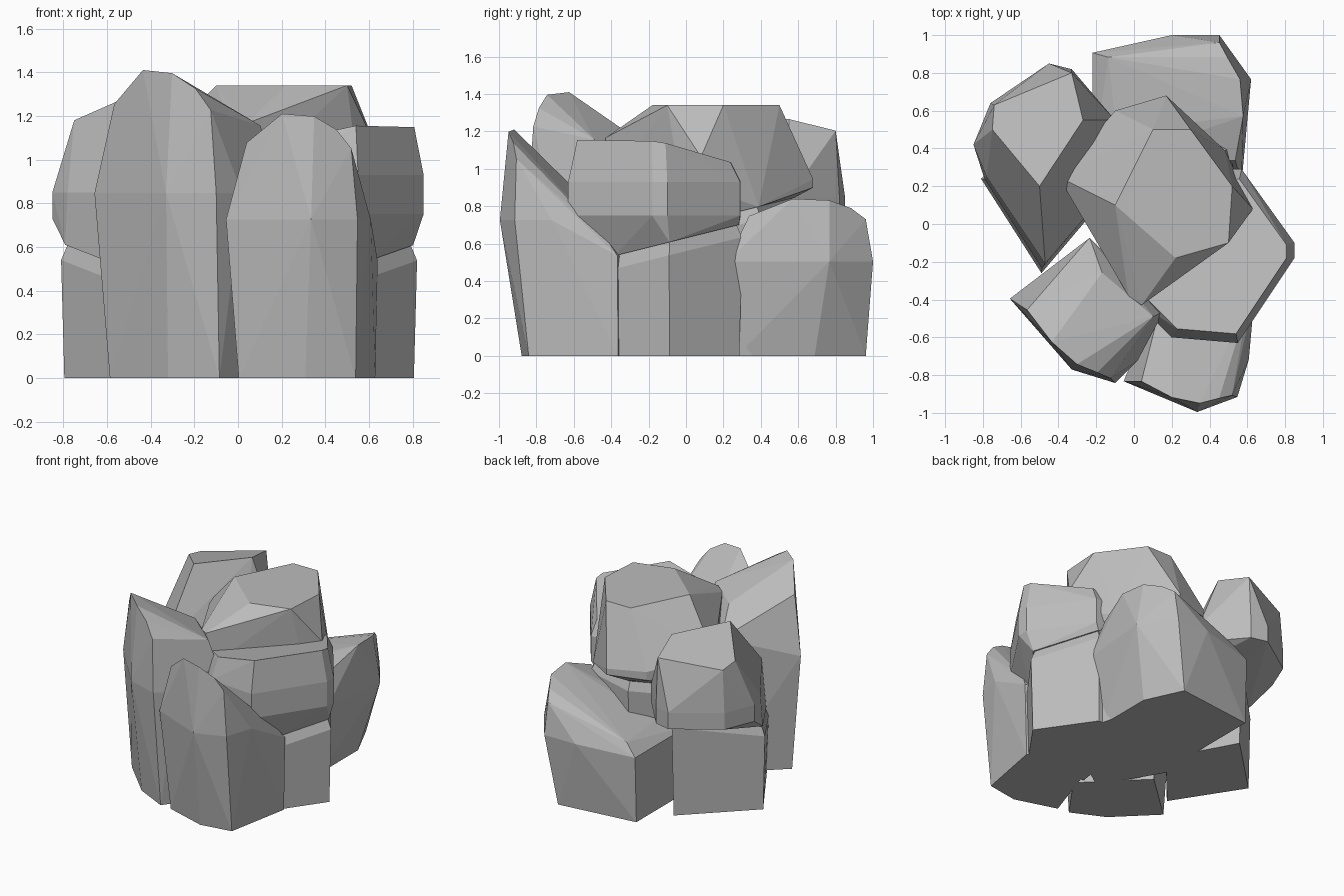
import bpy
import bmesh
import math
from mathutils import Vector

default_cube = bpy.data.objects.get("Cube")
if default_cube:
    bpy.data.objects.remove(default_cube, do_unlink=True)

# One plain stone colour
stone = bpy.data.materials.new("stone grey")
stone.use_nodes = True
stone_colour = (.5, .5, .5, 1)
stone.diffuse_color = stone_colour
stone.node_tree.nodes["Principled BSDF"].inputs["Base Color"].default_value = stone_colour


def rock(name, *rings):
    """Chiselled convex stone wrapped around several rings of corners."""
    bm = bmesh.new()
    for ring in rings:
        for corner in ring:
            bm.verts.new(corner)
    hull = bmesh.ops.convex_hull(bm, input=bm.verts[:])
    spare = {item for item in hull["geom_interior"] + hull["geom_unused"]
             if isinstance(item, bmesh.types.BMVert)}
    bmesh.ops.delete(bm, geom=list(spare), context='VERTS')
    bmesh.ops.dissolve_limit(bm, angle_limit=math.radians(2),
                             verts=bm.verts[:], edges=bm.edges[:])
    bmesh.ops.recalc_face_normals(bm, faces=bm.faces[:])
    mesh = bpy.data.meshes.new(name)
    bm.to_mesh(mesh)
    bm.free()
    mesh.materials.append(stone)
    obj = bpy.data.objects.new(name, mesh)
    bpy.context.collection.objects.link(obj)
    return obj


def scaled(outline, factor):
    """Outline grown or shrunk about its own middle."""
    middle = sum((Vector(point) for point in outline), Vector((0, 0))) / len(outline)
    return [middle + (Vector(point) - middle) * factor for point in outline]


def raised(outline, height, slope_x=0, slope_y=0):
    """Outline lifted onto a level or sloping plane."""
    return [(x, y, height + slope_x * x + slope_y * y) for x, y in outline]


def leaning_slab(name, place, turn, size, tail):
    """Slab with a tall outer brow, falling to a lower tail behind it."""
    foot = raised([(-.43, .15), (.1, .15), (.45, .3), (.36, 1), (-.4, 1)], 0)
    belly = raised([(-.5, .06), (.2, 0), (.5, .2), (.5, .5)], .6)
    brow = [(-.35, .1, .89), (-.05, .05, 1), (.2, .07, .99),
            (.35, .15, .94), (.45, .2, .87)]
    rump = raised([(-.4, 1), (.38, 1)], tail * .85)
    ridge = raised([(-.15, .85), (.35, .9)], tail)
    slab = rock(name, foot, belly, brow, rump, ridge)
    slab.location = (*place, 0)
    slab.rotation_euler.z = math.radians(turn)
    slab.scale = size


def split_boulder(name, base, crack, outline, low, high, crown, top,
                  slope=(0, 0), lean=0):
    """Boulder cracked across the middle: a lower block and a wider cap."""
    tilt = .25
    rock(name + "_lower_block",
         raised(scaled(base, .96), 0),
         raised(base, crack - .07, slope_y=tilt),
         raised(scaled(base, .92), crack, slope_y=tilt))
    rock(name + "_cap",
         raised(scaled(base, .95), crack, slope_y=tilt),
         raised(outline, low),
         raised(outline, high, slope_y=lean),
         raised(crown, top, *slope))


# Three leaning slabs around the outside
leaning_slab("front_left_slab", (.22, -.96), -17, (.6, .69, 1.21), tail=.52)
leaning_slab("front_right_slab", (-.43, -.67), -45, (.71, .56, 1.41), tail=.82)
leaning_slab("back_slab", (.62, .61), 90, (.78, .84, .84), tail=.67)

# Big central boulder with a flat top
split_boulder("central_boulder",
              base=[(-.35, .2), (.05, .6), (.5, .4), (.6, 0), (0, -.4)],
              crack=.7,
              outline=[(-.4, .25), (-.1, .6), (.17, .68), (.5, .3),
                       (.63, .08), (.04, -.43), (-.03, -.38)],
              low=.9, high=1.08, lean=-.2,
              crown=[(-.1, .1), (.1, .5), (.3, .5), (.52, .2),
                     (.5, -.1), (.22, -.18)],
              top=1.34)

# Cracked boulder on the model's left
left_outline = [(.85, -.1), (.85, -.18), (.55, -.63), (.2, -.6),
                (0, -.4), (.2, .3), (.57, .29)]
split_boulder("left_boulder",
              base=[(.82, -.09), (.6, -.4), (.1, -.4), (.2, .3), (.55, .3)],
              crack=.63,
              outline=left_outline,
              low=.75, high=.93,
              crown=scaled(left_outline, .89),
              top=.96, slope=(.2, -.15))

# Cracked boulder on the model's right
split_boulder("right_boulder",
              base=[(-.36, .68), (-.81, .24), (-.49, -.26), (-.1, .2)],
              crack=.55,
              outline=[(-.85, .42), (-.76, .64), (-.45, .85), (-.33, .82),
                       (-.1, .55), (-.47, -.21), (-.78, .25)],
              low=.73, high=.85,
              crown=[(-.75, .5), (-.74, .63), (-.33, .8), (-.27, .55), (-.5, .2)],
              top=1.43, slope=(.2, -.2))
